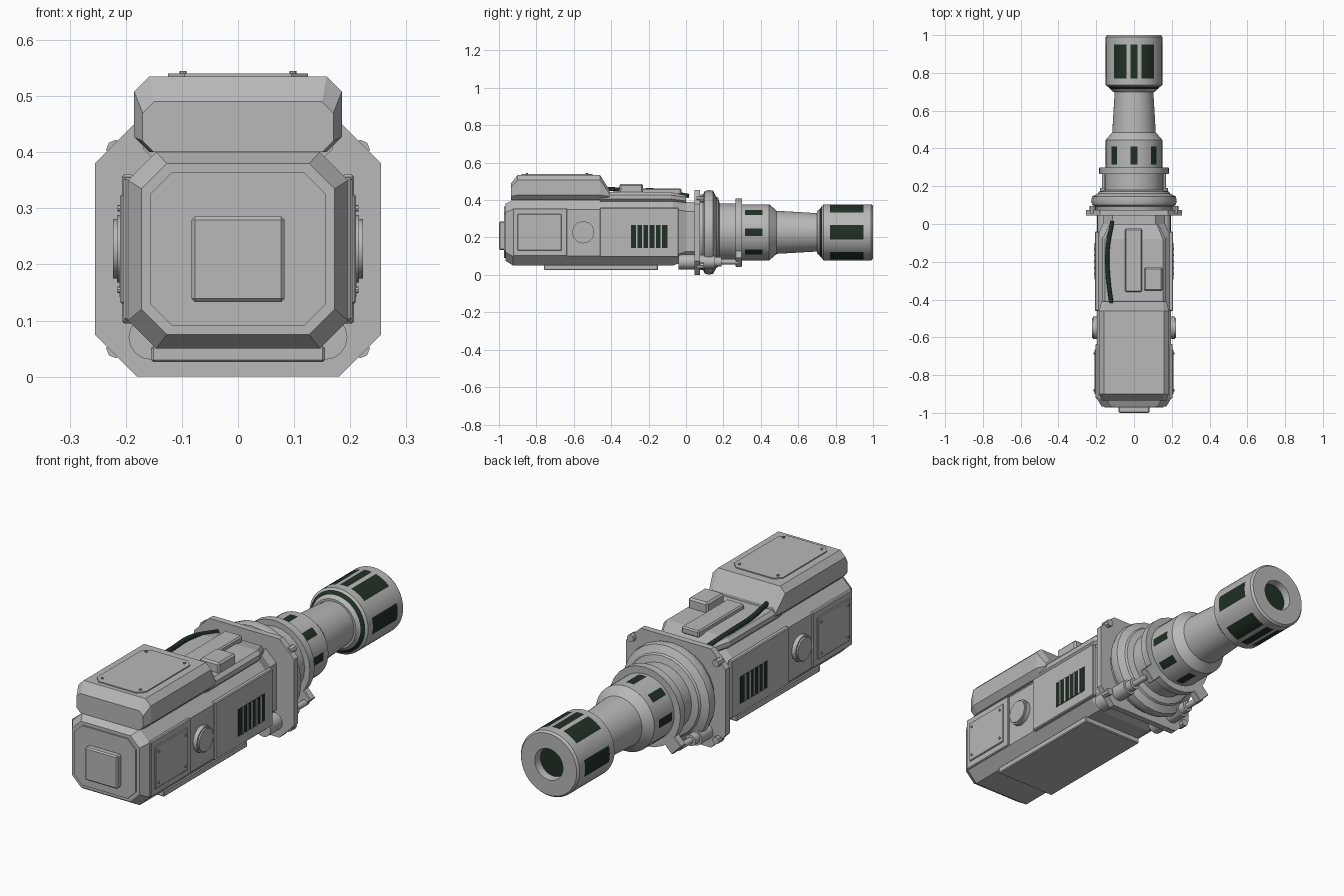
import bpy, bmesh
from math import sin, cos, pi, radians, degrees, atan2
from mathutils import Vector, Matrix

cube = bpy.data.objects.get("Cube")
if cube:
    bpy.data.objects.remove(cube, do_unlink=True)


def material(name, rgb):
    m = bpy.data.materials.new(name)
    m.use_nodes = True
    m.diffuse_color = (*rgb, 1)
    m.node_tree.nodes["Principled BSDF"].inputs["Base Color"].default_value = (*rgb, 1)
    return m


GREY = material("light grey", (0.48, 0.48, 0.48))
DARK = material("dark green black", (0.015, 0.03, 0.018))
AXIS_Z = 0.2275  # height of the optical axis


def finish(name, bm, mats, smooth=False):
    bmesh.ops.recalc_face_normals(bm, faces=bm.faces)
    me = bpy.data.meshes.new(name)
    bm.to_mesh(me)
    bm.free()
    for m in mats:
        me.materials.append(m)
    if smooth:
        me.shade_smooth()
        me.set_sharp_from_angle(angle=radians(32))
    ob = bpy.data.objects.new(name, me)
    bpy.context.collection.objects.link(ob)
    return ob


def skin(bm, rings):
    """Join closed rings of vertices and cap both ends."""
    faces = []
    for a, b in zip(rings, rings[1:]):
        n = len(a)
        for i in range(n):
            j = (i + 1) % n
            faces.append(bm.faces.new((a[i], a[j], b[j], b[i])))
    faces.append(bm.faces.new(rings[0]))
    faces.append(bm.faces.new(rings[-1]))
    return faces


def loft(name, sections):
    """Chamfered rectangles (y, half width, bottom, top, chamfer) along y."""
    bm = bmesh.new()
    rings = []
    for y, w, lo, hi, c in sections:
        half = [(w - c, lo), (w, lo + c), (w, hi - c), (w - c, hi)]
        pts = half + [(-x, z) for x, z in reversed(half)]
        rings.append([bm.verts.new((x, y, z)) for x, z in pts])
    skin(bm, rings)
    return finish(name, bm, [GREY])


def lathe(name, profile, seg, dark_rule=None):
    """Turn (y, radius) around the optical axis; the rule picks dark faces."""
    bm = bmesh.new()
    rings = []
    for y, r in profile:
        angles = [2 * pi * i / seg for i in range(seg)]
        rings.append([bm.verts.new((r * cos(a), y, AXIS_Z + r * sin(a))) for a in angles])
    for f in skin(bm, rings):
        c = f.calc_center_median()
        ang = degrees(atan2(c.z - AXIS_Z, c.x)) % 360
        if dark_rule and dark_rule(c.y, ang, Vector((c.x, c.z - AXIS_Z)).length):
            f.material_index = 1
    return finish(name, bm, [GREY, DARK], True)


def box(name, x, y, z, mat=GREY, bevel=0, turn=0):
    bm = bmesh.new()
    bmesh.ops.create_cube(bm, size=1)
    size = [b - a for a, b in (x, y, z)]
    bmesh.ops.scale(bm, vec=size, verts=bm.verts)
    if bevel:
        bmesh.ops.bevel(bm, geom=list(bm.edges), offset=bevel, segments=1, affect='EDGES')
    bmesh.ops.rotate(bm, matrix=Matrix.Rotation(turn, 3, 'Y'), verts=bm.verts)
    bmesh.ops.translate(bm, vec=[(a + b) / 2 for a, b in (x, y, z)], verts=bm.verts)
    return finish(name, bm, [mat])


def cylinder(name, centre, r, depth, axis='Y', seg=16, r2=None):
    bm = bmesh.new()
    bmesh.ops.create_cone(bm, cap_ends=True, segments=seg, radius1=r,
                          radius2=r if r2 is None else r2, depth=depth)
    if axis != 'Z':
        rot = Matrix.Rotation(pi / 2, 3, 'X' if axis == 'Y' else 'Y')
        bmesh.ops.rotate(bm, matrix=rot, verts=bm.verts)
    bmesh.ops.translate(bm, vec=centre, verts=bm.verts)
    return finish(name, bm, [GREY], True)


# Main housing with bevelled front and narrowed rear
loft("main_housing", [(-0.965, 0.172, 0.075, 0.38, 0.045), (-0.925, 0.196, 0.05, 0.40, 0.05),
                      (-0.07, 0.196, 0.05, 0.40, 0.05), (0.0, 0.165, 0.075, 0.39, 0.05),
                      (0.05, 0.165, 0.075, 0.39, 0.05)])
loft("front_face_plate", [(-0.972, 0.157, 0.09, 0.365, 0.04), (-0.96, 0.157, 0.09, 0.365, 0.04)])
box("front_window_block", (-0.083, 0.083), (-1.0, -0.965), (0.133, 0.285), bevel=0.006)
box("bottom_plate", (-0.155, 0.155), (-0.76, -0.15), (0.026, 0.055), bevel=0.004)

# Upper box with its lid
loft("upper_box", [(-0.935, 0.17, 0.40, 0.49, 0.02), (-0.90, 0.185, 0.40, 0.535, 0.027),
                   (-0.46, 0.185, 0.40, 0.535, 0.027), (-0.41, 0.172, 0.40, 0.455, 0.02)])
lid = bmesh.new()
corner = 0.03
quarter = [(0.125, 0.19 - corner), (0.125 - corner, 0.19)]
outline = quarter + [(-x, y) for x, y in reversed(quarter)]
outline += [(-x, -y) for x, y in outline]
skin(lid, [[lid.verts.new((x, y - 0.69, z)) for x, y in outline] for z in (0.53, 0.54)])
finish("upper_lid", lid, [GREY])
for s in (1, -1):
    for y in (-0.85, -0.53):
        cylinder("lid_screw", (s * 0.098, y, 0.541), 0.006, 0.008, 'Z', 8)

# Rear deck with bar, small block and cable
loft("rear_deck", [(-0.46, 0.168, 0.39, 0.442, 0.015), (-0.08, 0.168, 0.39, 0.442, 0.015),
                   (0.0, 0.13, 0.385, 0.425, 0.01)])
box("deck_bar", (-0.048, 0.042), (-0.36, -0.025), (0.43, 0.462), bevel=0.006)
box("deck_block", (0.052, 0.152), (-0.355, -0.23), (0.43, 0.487), bevel=0.008)
curve = bpy.data.curves.new("cable", 'CURVE')
curve.dimensions = '3D'
curve.bevel_depth = 0.011
curve.bevel_resolution = 2
curve.use_fill_caps = True
path = [(-0.12, -0.42, 0.46), (-0.137, -0.28, 0.452), (-0.14, -0.14, 0.45), (-0.115, 0.015, 0.422)]
spline = curve.splines.new('BEZIER')
spline.bezier_points.add(len(path) - 1)
for p, co in zip(spline.bezier_points, path):
    p.co = co
    p.handle_left_type = p.handle_right_type = 'AUTO'
curve.materials.append(DARK)
bpy.context.collection.objects.link(bpy.data.objects.new("cable", curve))

# Side panels, knobs, vents and corner fittings on both sides
for s in (1, -1):
    def side(a, b):
        return tuple(sorted((s * a, s * b)))

    box("rear_side_panel", side(0.185, 0.207), (-0.46, -0.04), (0.095, 0.36), bevel=0.004)
    box("front_side_panel", side(0.185, 0.204), (-0.925, -0.635), (0.10, 0.355), bevel=0.004)
    box("side_cover", side(0.2, 0.21), (-0.90, -0.665), (0.13, 0.325), bevel=0.003)
    for y in (-0.88, -0.685):
        for z in (0.155, 0.30):
            cylinder("cover_screw", (s * 0.211, y, z), 0.006, 0.008, 'X', 8)
    cylinder("side_knob", (s * 0.205, -0.55, 0.228), 0.06, 0.022, 'X', 12)
    cylinder("side_knob_cap", (s * 0.217, -0.55, 0.228), 0.053, 0.012, 'X', 12)
    box("vent_opening", side(0.204, 0.209), (-0.295, -0.10), (0.143, 0.267), DARK)
    for i in range(5):
        y = -0.263 + i * 0.0325
        box("vent_slat", side(0.204, 0.212), (y - 0.004, y + 0.004), (0.143, 0.267))

    cx, cz = s * 0.155, 0.07
    cylinder("corner_cylinder", (cx, 0.005, cz), 0.04, 0.09)
    cylinder("corner_socket", (cx, 0.11, cz), 0.036, 0.09)
    cylinder("corner_collar", (cx, 0.17, cz), 0.026, 0.04)
    cylinder("corner_rod", (cx, 0.225, cz), 0.014, 0.11)
    box("collar_tab", (s * 0.13 - 0.035, s * 0.13 + 0.035), (0.265, 0.30),
        (0.0975 - 0.045, 0.0975 + 0.045), turn=-s * pi / 4, bevel=0.003)
    for z in (0.05, 0.405):
        cylinder("flange_bolt", (s * 0.218, 0.075, z), 0.017, 0.04, seg=8)

# Mounting flange
loft("mounting_flange", [(0.045, 0.255, 0.0, 0.455, 0.075), (0.075, 0.255, 0.0, 0.455, 0.075)])

# Turned lens base and collar
lathe("lens_base", [(0.07, 0.20), (0.092, 0.203), (0.10, 0.22), (0.12, 0.2265), (0.145, 0.222),
                    (0.162, 0.19), (0.172, 0.185), (0.18, 0.155), (0.28, 0.155)], 24)
lathe("lens_collar", [(0.265, 0.182), (0.30, 0.182)], 24)


# Ridged barrel: eight dark pads
def barrel_pads(y, ang, r):
    return 0.315 < y < 0.41 and min(ang % 45, 45 - ang % 45) < 7.5


lathe("barrel", [(0.29, 0.15), (0.315, 0.15), (0.41, 0.15), (0.445, 0.15), (0.48, 0.12),
                 (0.485, 0.115), (0.71, 0.102)], 48, barrel_pads)


# Eyepiece: wide pads every sixth turn, narrow pads above and below, dark groove and glass
def eyepiece_pads(y, ang, r):
    wide = min(ang % 60, 60 - ang % 60) < 15
    narrow = min(abs(ang - 90), abs(ang - 270)) < 7.5
    pad = 0.77 < y < 0.95 and r > 0.1 and (wide or narrow)
    return pad or 0.715 < y < 0.728 or (r < 0.01 and y > 0.9)


lathe("eyepiece", [(0.70, 0.112), (0.715, 0.125), (0.728, 0.14), (0.735, 0.15), (0.77, 0.15),
                   (0.95, 0.15), (0.99, 0.15), (1.0, 0.142), (1.0, 0.072), (0.965, 0.068)],
      48, eyepiece_pads)
